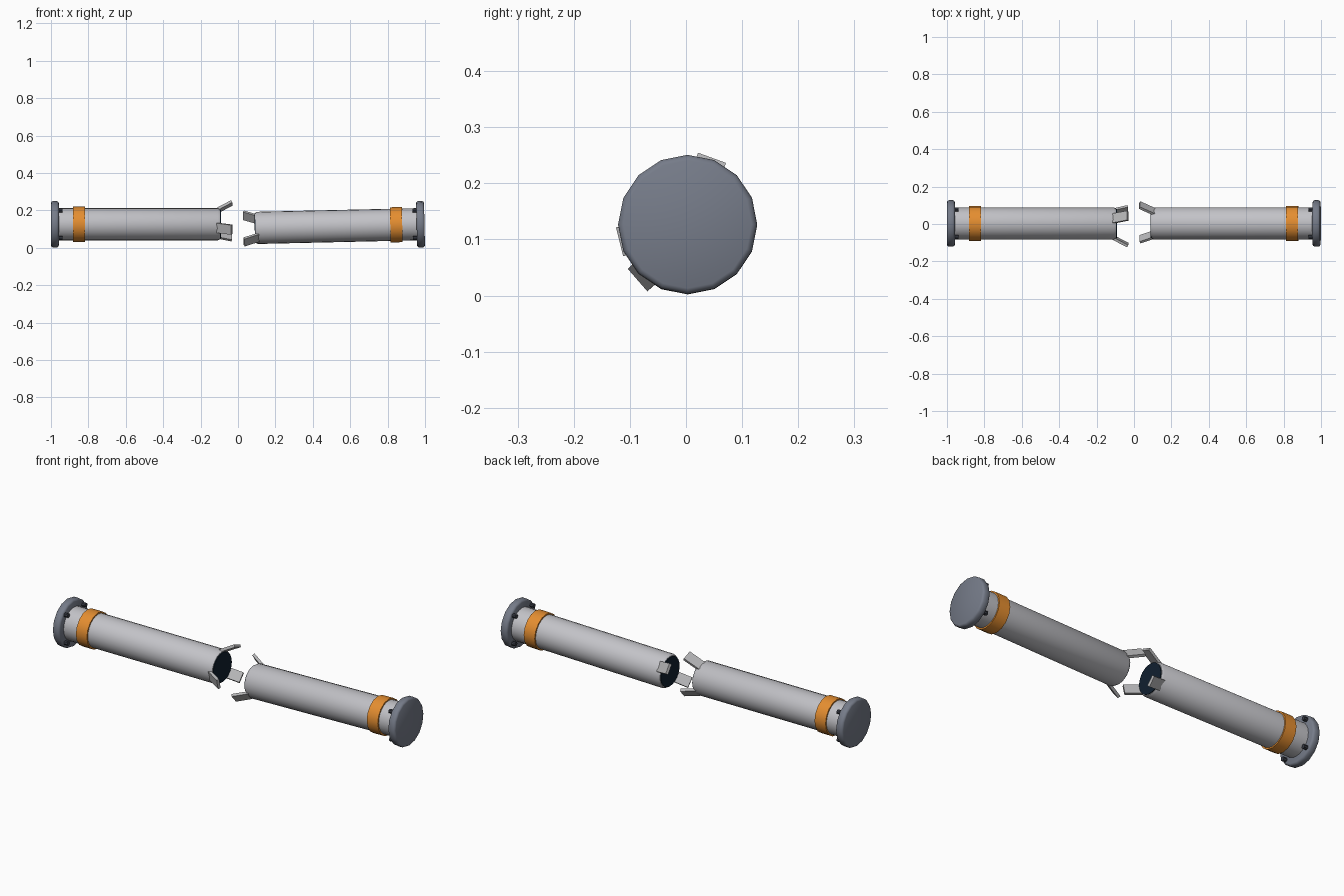
import bpy, bmesh, math
from mathutils import Matrix, Vector

if "Cube" in bpy.data.objects:
    bpy.data.objects.remove(bpy.data.objects["Cube"])


def material(name, rgb):
    m = bpy.data.materials.new(name)
    m.use_nodes = True
    m.diffuse_color = (*rgb, 1)
    m.node_tree.nodes["Principled BSDF"].inputs["Base Color"].default_value = (*rgb, 1)
    return m


STEEL = material("light_steel", (0.54, 0.54, 0.57))
TORN = material("torn_steel", (0.47, 0.47, 0.48))
FLANGE = material("blue_grey", (0.18, 0.20, 0.25))
ORANGE = material("orange", (0.78, 0.27, 0.03))
DARK = material("dark_inside", (0.005, 0.014, 0.028))
BOLT = material("dark_bolt", (0.04, 0.045, 0.06))


def finish(bm, name, mat, matrix, smooth=0):
    bmesh.ops.recalc_face_normals(bm, faces=bm.faces)
    mesh = bpy.data.meshes.new(name)
    bm.to_mesh(mesh)
    bm.free()
    mesh.materials.append(mat)
    ob = bpy.data.objects.new(name, mesh)
    ob.matrix_world = matrix
    bpy.context.collection.objects.link(ob)
    if smooth:
        bpy.ops.object.select_all(action="DESELECT")
        ob.select_set(True)
        bpy.context.view_layer.objects.active = ob
        bpy.ops.object.shade_smooth_by_angle(angle=math.radians(smooth))


def lathe(name, profile, sides, mat, matrix, smooth=0):
    """Revolve (x, radius) points round the x axis and cap both ends."""
    bm = bmesh.new()
    rings = []
    for x, r in profile:
        turns = [math.tau * i / sides for i in range(sides)]
        rings.append([bm.verts.new((x, r * math.sin(a), r * math.cos(a))) for a in turns])
    for a, b in zip(rings, rings[1:]):
        for i in range(sides):
            j = (i + 1) % sides
            bm.faces.new((a[i], a[j], b[j], b[i]))
    bm.faces.new(rings[0])
    bm.faces.new(rings[-1])
    finish(bm, name, mat, matrix, smooth)


def torn_tab(name, s, angle, tip_r, matrix):
    """Flat strip bent outward from the broken end."""
    base, tip = Vector((s * 0.888, 0.077, 0)), Vector((s * 0.966, tip_r, 0))
    d = tip - base
    bm = bmesh.new()
    bmesh.ops.create_cube(bm, size=1, matrix=Matrix.Diagonal((d.length, 0.014, 0.053, 1)))
    place = (Matrix.Rotation(math.radians(angle), 4, "X")
             @ Matrix.Translation((base + tip) / 2)
             @ Matrix.Rotation(math.atan2(d.y, d.x), 4, "Z"))
    finish(bm, name, TORN, matrix @ place)


def pipe_half(side, s, matrix, tabs):
    """s is the direction from the flange to the broken end."""
    def part(name, profile, sides, mat, smooth=0, local=Matrix()):
        pts = [(s * x, r) for x, r in profile]
        lathe(f"{side}_{name}", pts, sides, mat, matrix @ local, smooth)

    part("pipe", [(0.02, 0.086), (0.893, 0.086), (0.904, 0.080)], 24, STEEL, 30)
    part("dark_core", [(0.88, 0.077), (0.908, 0.077)], 24, DARK)
    part("flange", [(0, 0.114), (0.003, 0.120), (0.010, 0.124),
                    (0.032, 0.124), (0.039, 0.120), (0.042, 0.114)], 16, FLANGE, 35)
    part("band", [(0.119, 0.094), (0.183, 0.094)], 16, ORANGE, 30)
    # Four bolts on the inner face of the flange
    for i in range(4):
        a = math.radians(45 + 90 * i)
        spot = Matrix.Translation((0, 0.104 * math.cos(a), 0.104 * math.sin(a)))
        part(f"bolt_{i + 1}", [(0.035, 0.011), (0.062, 0.011)], 8, BOLT, 0, spot)
    for i, (angle, tip_r) in enumerate(tabs):
        torn_tab(f"{side}_torn_tab_{i + 1}", s, angle, tip_r, matrix)


pipe_half("right", 1, Matrix.Translation((-1, 0.003, 0.126)),
          [(70, 0.121), (194, 0.119), (318, 0.101)])
# The left half sags slightly toward the break
pipe_half("left", -1,
          Matrix.Translation((0.997, 0.003, 0.127)) @ Matrix.Rotation(math.radians(-1.3), 4, "Y"),
          [(35, 0.120), (221, 0.112)])
